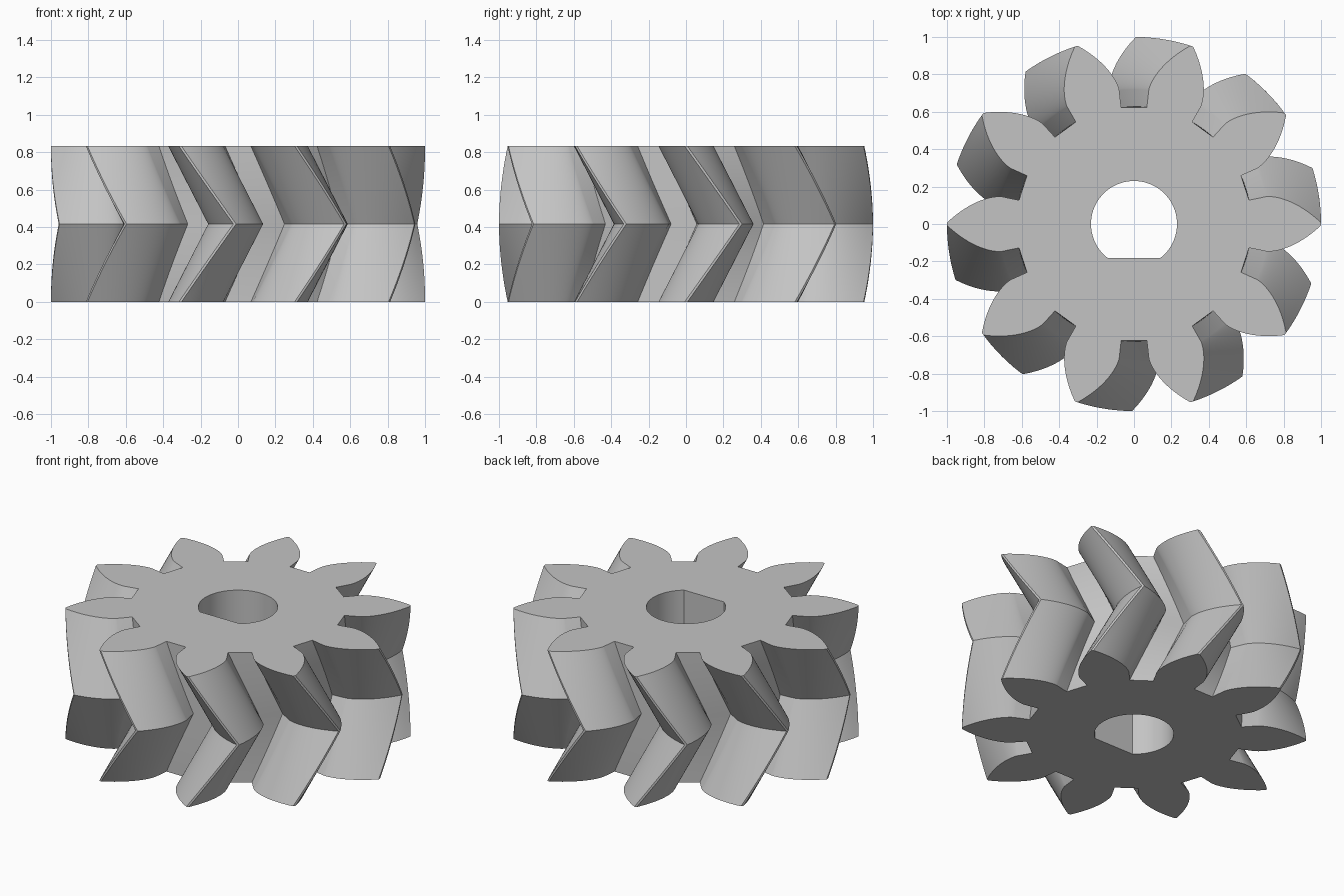
import bpy
import bmesh
from math import sin, cos, tan, acos, asin, radians, pi

TEETH = 10
HEIGHT = 0.833
TWIST = radians(17)
ROOT_R, BASE_R, TIP_R = 0.628, 0.72, 1.0
HALF_BASE = radians(11.7)
BORE_R, BORE_FLAT = 0.23, 0.182
FLANK_STEPS, HALF_LEVELS = 14, 12

cube = bpy.data.objects.get("Cube")
if cube:
    bpy.data.objects.remove(cube, do_unlink=True)

steel = bpy.data.materials.new("plain grey")
steel.use_nodes = True
grey = (0.55, 0.55, 0.55, 1)
steel.diffuse_color = grey
steel.node_tree.nodes["Principled BSDF"].inputs["Base Color"].default_value = grey


def flank():
    """Radius and half angle of one tooth side, root to tip (involute)."""
    pts = [(ROOT_R, HALF_BASE)]
    for i in range(FLANK_STEPS + 1):
        r = BASE_R + (TIP_R - BASE_R) * (i / FLANK_STEPS) ** 1.5
        a = acos(min(1, BASE_R / r))
        pts.append((r, HALF_BASE - (tan(a) - a)))
    return pts


def gear_profile():
    side = flank()
    out = []
    for k in range(TEETH):
        centre = 2 * pi * k / TEETH
        out += [(r, centre - a) for r, a in side]
        out += [(r, centre + a) for r, a in reversed(side)]
    return out


def bore_profile(steps=64):
    start = -asin(BORE_FLAT / BORE_R)
    sweep = pi - 2 * start
    return [(BORE_R, start + sweep * i / steps) for i in range(steps + 1)]


def add_ring(bm, profile, z, turn=0):
    return [bm.verts.new((r * cos(a + turn), r * sin(a + turn), z)) for r, a in profile]


def skin(bm, low, high):
    n = len(low)
    for i in range(n):
        j = (i + 1) % n
        bm.faces.new((low[i], low[j], high[j], high[i]))


bm = bmesh.new()

# Herringbone teeth: twist grows to mid height, then returns
levels = 2 * HALF_LEVELS
profile = gear_profile()
outer = []
for i in range(levels + 1):
    t = i / levels
    outer.append(add_ring(bm, profile, HEIGHT * t, TWIST * (1 - abs(2 * t - 1))))
for low, high in zip(outer, outer[1:]):
    skin(bm, low, high)

# D-shaped shaft hole
bore = [add_ring(bm, bore_profile(), z) for z in (0, HEIGHT)]
skin(bm, bore[1], bore[0])

# Flat end faces around the hole
for rim, hole in ((outer[0], bore[0]), (outer[-1], bore[1])):
    edges = [bm.edges.get((ring[i - 1], ring[i]))
             for ring in (rim, hole) for i in range(len(ring))]
    bmesh.ops.triangle_fill(bm, edges=edges, use_beauty=True)

bmesh.ops.recalc_face_normals(bm, faces=bm.faces[:])
mesh = bpy.data.meshes.new("herringbone_gear")
bm.to_mesh(mesh)
bm.free()
mesh.materials.append(steel)

gear = bpy.data.objects.new("herringbone_gear", mesh)
bpy.context.collection.objects.link(gear)
bpy.ops.object.select_all(action="DESELECT")
gear.select_set(True)
bpy.context.view_layer.objects.active = gear
bpy.ops.object.shade_smooth_by_angle(angle=radians(30))
